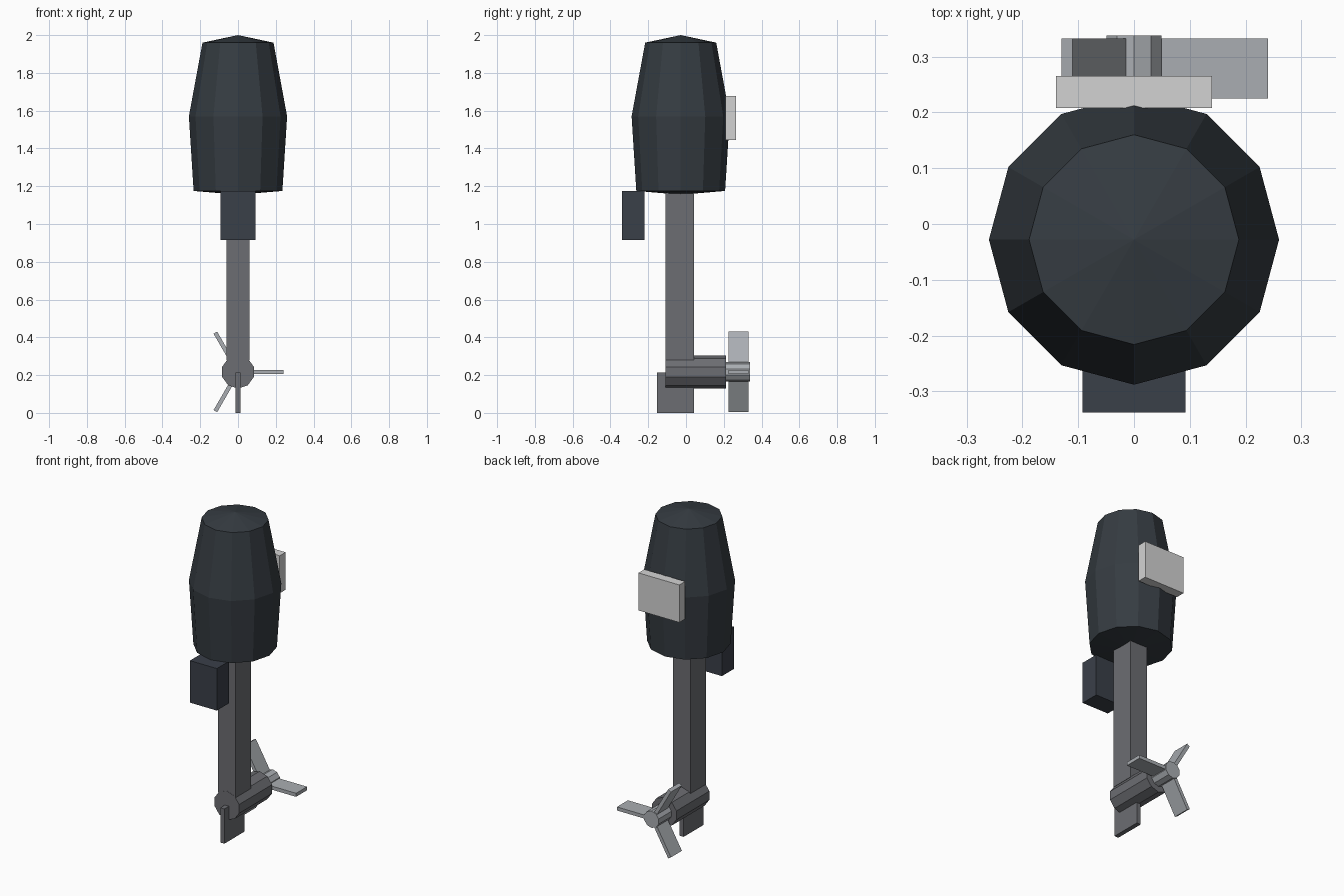
import bpy, bmesh, math
from mathutils import Matrix, Vector

if "Cube" in bpy.data.objects:
    bpy.data.objects.remove(bpy.data.objects["Cube"])


def material(name, r, g, b):
    m = bpy.data.materials.new(name)
    m.diffuse_color = (r, g, b, 1.0)
    m.use_nodes = True
    m.node_tree.nodes["Principled BSDF"].inputs["Base Color"].default_value = m.diffuse_color
    return m


COWL = material("dark slate", 0.036, 0.045, 0.054)
BRACKET = material("dark blue grey", 0.042, 0.050, 0.066)
METAL = material("mid grey", 0.150, 0.153, 0.168)
PROP = material("light steel", 0.40, 0.42, 0.445)
PLATE = material("pale grey", 0.65, 0.65, 0.65)


def finish(name, bm, mat):
    bmesh.ops.recalc_face_normals(bm, faces=bm.faces[:])
    mesh = bpy.data.meshes.new(name)
    bm.to_mesh(mesh)
    bm.free()
    mesh.materials.append(mat)
    obj = bpy.data.objects.new(name, mesh)
    bpy.context.collection.objects.link(obj)
    return obj


def box(name, lo, hi, mat, matrix=Matrix()):
    lo, hi = Vector(lo), Vector(hi)
    bm = bmesh.new()
    bmesh.ops.create_cube(bm, size=1.0)
    place = Matrix.Translation((lo + hi) / 2) @ Matrix.Diagonal((hi - lo).to_4d())
    bm.transform(matrix @ place)
    return finish(name, bm, mat)


def cylinder_y(name, radius, y0, y1, z, sides, mat):
    """Faceted cylinder along y with a corner pointing straight up."""
    bm = bmesh.new()
    rings = []
    for y in (y0, y1):
        rings.append([bm.verts.new((radius * math.sin(math.tau * i / sides), y,
                                    z + radius * math.cos(math.tau * i / sides)))
                      for i in range(sides)])
        bm.faces.new(rings[-1])
    for i in range(sides):
        j = (i + 1) % sides
        bm.faces.new((rings[0][i], rings[0][j], rings[1][j], rings[1][i]))
    return finish(name, bm, mat)


def lathe(name, profile, y, sides, mat):
    """Revolved (radius, z) profile closed by a shallow point at each end."""
    bm = bmesh.new()
    rings = []
    for r, z in profile[1:-1]:
        rings.append([bm.verts.new((r * math.cos(math.tau * i / sides),
                                    y + r * math.sin(math.tau * i / sides), z))
                      for i in range(sides)])
    low = bm.verts.new((0, y, profile[0][1]))
    top = bm.verts.new((0, y, profile[-1][1]))
    for i in range(sides):
        j = (i + 1) % sides
        bm.faces.new((low, rings[0][j], rings[0][i]))
        bm.faces.new((top, rings[-1][i], rings[-1][j]))
        for a, b in zip(rings, rings[1:]):
            bm.faces.new((a[i], a[j], b[j], b[i]))
    return finish(name, bm, mat)


# Engine cowling with its rear plate and front clamp
lathe("engine_cowling",
      [(0, 1.155), (0.235, 1.175), (0.26, 1.57), (0.188, 1.96), (0, 2.0)],
      -0.028, 12, COWL)
box("rear_plate", (-0.14, 0.208, 1.445), (0.14, 0.265, 1.677), PLATE)
box("mounting_bracket", (-0.092, -0.338, 0.915), (0.092, -0.22, 1.175), BRACKET)

# Leg, gearcase and skeg
box("drive_leg", (-0.06, -0.108, 0.28), (0.06, 0.042, 1.175), METAL)
GEAR_Z = 0.217
cylinder_y("gearcase", 0.088, -0.109, 0.213, GEAR_Z, 10, METAL)
box("skeg", (-0.014, -0.153, 0.0), (0.014, 0.042, 0.215), METAL)

# Propeller hub and three blades
cylinder_y("propeller_hub", 0.052, 0.205, 0.338, GEAR_Z, 10, PROP)
for k in range(3):
    turn = Matrix.Translation((0, 0, GEAR_Z)) @ Matrix.Rotation(math.tau * k / 3, 4, 'Y')
    box(f"propeller_blade_{k + 1}", (0.04, 0.225, -0.011), (0.24, 0.332, 0.011), PROP, turn)
